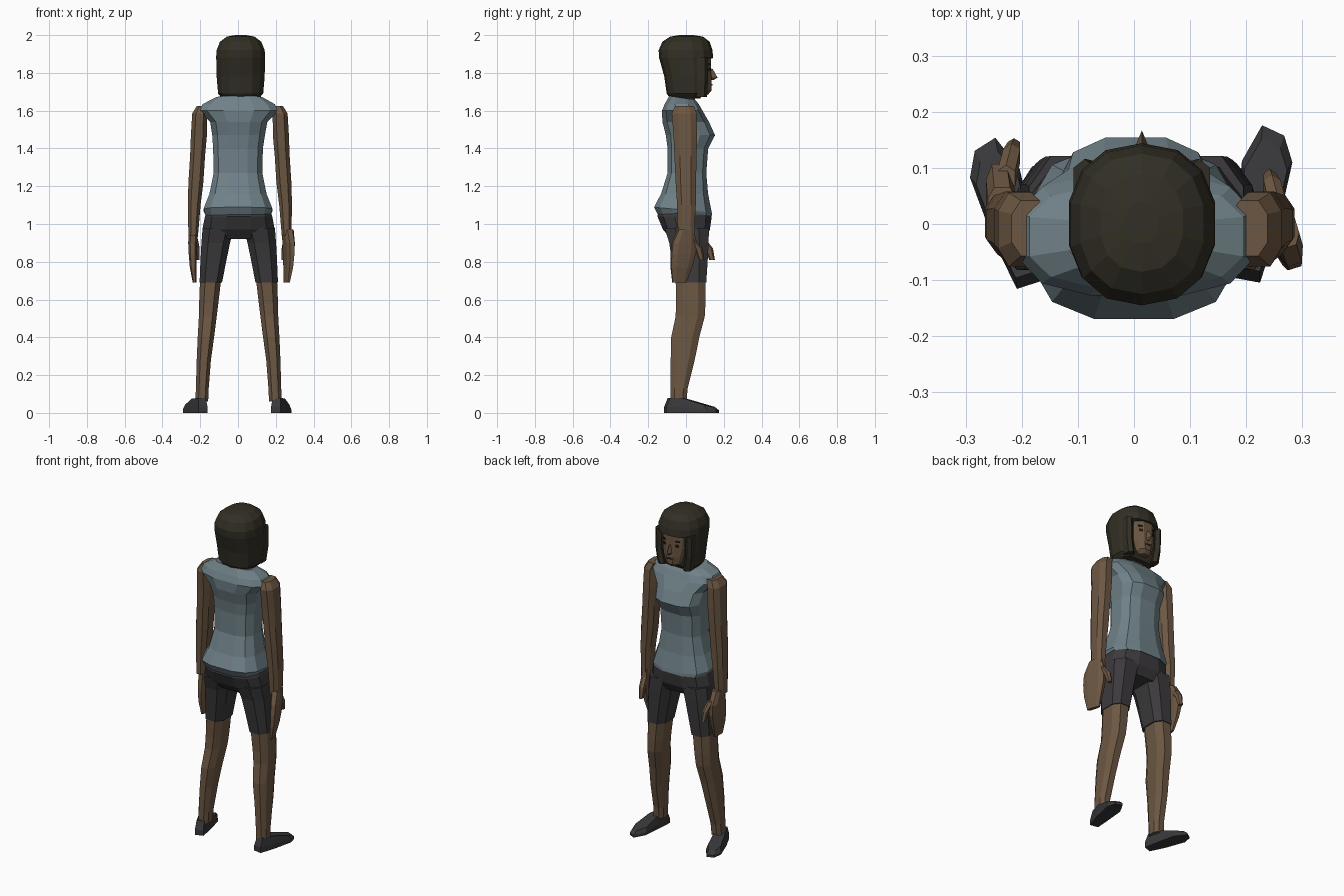
import bpy, bmesh
from math import cos, sin, pi
from mathutils import Vector


def material(name, r, g, b):
    m = bpy.data.materials.new(name)
    m.diffuse_color = (r, g, b, 1)
    return m


SKIN = material("skin", 0.15, 0.095, 0.055)
CLOTH = material("shirt_cloth", 0.16, 0.22, 0.245)
DARK = material("shorts_cloth", 0.045, 0.042, 0.045)
HAIR = material("hair_brown", 0.032, 0.028, 0.018)
SHOE = material("shoe_dark", 0.04, 0.04, 0.043)
LINE = material("face_dark", 0.02, 0.012, 0.01)


def skin_rings(name, rings, mat):
    """Join equal-length point rings into a closed flat-shaded solid."""
    bm = bmesh.new()
    vs = [[bm.verts.new(p) for p in ring] for ring in rings]
    n = len(vs[0])
    for a, b in zip(vs, vs[1:]):
        for i in range(n):
            j = (i + 1) % n
            bm.faces.new((a[i], a[j], b[j], b[i]))
    bm.faces.new(vs[0])
    bm.faces.new(vs[-1])
    bmesh.ops.recalc_face_normals(bm, faces=bm.faces)
    me = bpy.data.meshes.new(name)
    bm.to_mesh(me)
    bm.free()
    ob = bpy.data.objects.new(name, me)
    bpy.context.collection.objects.link(ob)
    me.materials.append(mat)
    return ob


def loft(name, rows, mat, n=12, p=2.4, yaw=0, mx=1, ox=0, clip={}):
    """rows: (centre x, half width, y back, y front, z, tilt in y)."""
    rings = []
    for k, (cx, hw, y0, y1, z, *t) in enumerate(rows):
        ring = []
        for i in range(n):
            a = 2 * pi * (i + 0.5) / n
            c, s = cos(a), sin(a)
            x = hw * abs(c) ** (2 / p) * (1 if c > 0 else -1)
            y = (y1 - y0) / 2 * abs(s) ** (2 / p) * (1 if s > 0 else -1)
            xr, yr = x * cos(yaw) - y * sin(yaw), x * sin(yaw) + y * cos(yaw)
            yy = min(yr + (y0 + y1) / 2, clip.get(k, 9))
            ring.append((mx * (cx + xr) + ox, yy, z + (t[0] * yr if t else 0)))
        rings.append(ring)
    return skin_rings(name, rings, mat)


# Shirt
loft("shirt", [
    (0, 0.175, -0.15, 0.142, 1.045, 0.0),
    (0, 0.187, -0.173, 0.14, 1.075, -0.09),
    (0, 0.155, -0.135, 0.12, 1.16),
    (0, 0.132, -0.1, 0.11, 1.27),
    (0, 0.135, -0.1, 0.12, 1.4),
    (0.003, 0.143, -0.11, 0.157, 1.47),
    (0.004, 0.155, -0.128, 0.125, 1.54),
    (0.004, 0.215, -0.13, 0.09, 1.6),
    (0.004, 0.195, -0.115, 0.07, 1.635),
    (0.006, 0.125, -0.09, 0.05, 1.668, -0.15)], CLOTH, p=2.8)

# Shorts
loft("shorts_hips", [
    (0.003, 0.17, -0.145, 0.132, 1.08),
    (0.003, 0.183, -0.155, 0.14, 1.04),
    (0.003, 0.197, -0.125, 0.13, 0.97),
    (0.003, 0.17, -0.08, 0.1, 0.92)], DARK, p=2.6)

for side, m in (("left", -1), ("right", 1)):
    loft("shorts_leg_" + side, [
        (0.108, 0.088, -0.12, 0.128, 0.98),
        (0.122, 0.08, -0.095, 0.126, 0.9),
        (0.135, 0.072, -0.08, 0.12, 0.8),
        (0.148, 0.063, -0.065, 0.112, 0.69)], DARK, 8, 2.8, mx=m, ox=0.004)
    # Bare legs
    loft("leg_" + side, [
        (0.147, 0.06, -0.06, 0.108, 0.72),
        (0.158, 0.054, -0.057, 0.108, 0.58),
        (0.163, 0.05, -0.06, 0.104, 0.51),
        (0.173, 0.046, -0.083, 0.075, 0.4),
        (0.184, 0.04, -0.085, 0.05, 0.28),
        (0.192, 0.036, -0.085, 0.012, 0.13),
        (0.195, 0.036, -0.085, 0.005, 0.06)], SKIN, 8, 2.6, mx=m, ox=0.003)
    # Arms
    loft("arm_" + side, [
        (0.195, 0.035, -0.06, 0.045, 1.625),
        (0.213, 0.042, -0.08, 0.06, 1.585),
        (0.217, 0.045, -0.07, 0.062, 1.47),
        (0.224, 0.042, -0.065, 0.06, 1.36),
        (0.233, 0.042, -0.058, 0.056, 1.22),
        (0.242, 0.036, -0.05, 0.055, 1.1),
        (0.247, 0.027, -0.045, 0.045, 0.94)], SKIN, 8, 2.6, mx=m, ox=0.01)


# Hands with thumbs
def hand(side, m, ox, dy, yaw):
    loft("hand_" + side, [
        (0.245, 0.027, -0.045 + dy * 0.4, 0.045 + dy * 0.4, 0.97),
        (0.25, 0.025, -0.078 + dy, 0.055 + dy, 0.9),
        (0.25, 0.022, -0.085 + dy, 0.055 + dy, 0.84),
        (0.248, 0.018, -0.085 + dy, 0.035 + dy, 0.77),
        (0.24, 0.01, -0.075 + dy, 0.005 + dy, 0.69)],
        SKIN, 8, 3, yaw=yaw, mx=m, ox=ox)
    loft("thumb_" + side, [
        (0.238, 0.018, 0.0 + dy, 0.05 + dy, 0.92),
        (0.228, 0.017, 0.045 + dy, 0.088 + dy, 0.87),
        (0.224, 0.012, 0.068 + dy, 0.098 + dy, 0.81)],
        SKIN, 6, 2.4, mx=m, ox=ox)


hand("left", -1, 0.01, 0.055, 0)
hand("right", 1, 0.018, 0, 0.3)


# Shoes: shared outline laid along the heel-to-toe direction
def shoe(side, heel, toe, m):
    h, d = Vector(heel), Vector(toe) - Vector(heel)
    length = d.length
    d.normalize()
    w = Vector((d.y, -d.x)) * m
    outline = [(0, -0.025), (0, 0.025), (0.35, 0.038), (0.8, 0.043),
               (0.96, 0.02), (1, -0.022), (0.75, -0.046), (0.35, -0.036)]
    tops = [0.08, 0.08, 0.075, 0.042, 0.032, 0.032, 0.042, 0.075]

    def ring(k, z):
        pts = []
        for (a, b), t in zip(outline, tops):
            a = 0.45 + (a - 0.45) * k
            q = h + d * a * length + w * b * k
            pts.append((q.x, q.y, t * z))
        return pts
    skin_rings("shoe_" + side, [ring(1, 0), ring(1, 0.4), ring(0.84, 1)], SHOE)


shoe("left", (-0.185, -0.108), (-0.268, 0.147), -1)
shoe("right", (0.2, -0.1), (0.25, 0.172), 1)

# Neck and upper chest skin
loft("neck", [
    (0.008, 0.085, -0.075, 0.055, 1.63),
    (0.01, 0.055, -0.06, 0.05, 1.68),
    (0.012, 0.05, -0.05, 0.05, 1.75)], SKIN, 8)

# Face
H = 0.014
loft("face", [
    (H, 0.03, 0.0, 0.118, 1.685),
    (H, 0.055, -0.02, 0.137, 1.705),
    (H, 0.075, -0.04, 0.138, 1.75),
    (H, 0.086, -0.05, 0.136, 1.8),
    (H, 0.088, -0.05, 0.134, 1.88)], SKIN, 12, 2.3)
skin_rings("nose", [
    [(H - 0.006, 0.125, 1.825), (H + 0.006, 0.125, 1.825), (H, 0.142, 1.82)],
    [(H - 0.017, 0.125, 1.772), (H + 0.017, 0.125, 1.772), (H, 0.167, 1.775)],
    [(H - 0.01, 0.125, 1.762), (H + 0.01, 0.125, 1.762), (H, 0.145, 1.762)]], SKIN)

# Eyes, brows and mouth
for name, x, hw, z, hz, y in (("eye", 0.037, 0.013, 1.818, 0.007, 0.13),
                              ("brow", 0.038, 0.018, 1.845, 0.004, 0.13),
                              ("mouth", 0.009, 0.011, 1.737, 0.004, 0.14)):
    for side, m in (("left", -1), ("right", 1)):
        loft(f"{name}_{side}", [
            (x, hw, y - 0.03, y, z - hz), (x, hw, y - 0.03, y, z + hz)],
            LINE, 6, 3, mx=m, ox=H)

# Bob haircut: rings below the fringe are cut back to reveal the face
loft("hair", [
    (H, 0.098, -0.085, 0.112, 1.665),
    (H, 0.122, -0.102, 0.125, 1.69),
    (H, 0.13, -0.115, 0.135, 1.78),
    (H, 0.132, -0.14, 0.14, 1.872),
    (H, 0.133, -0.142, 0.144, 1.878),
    (H, 0.13, -0.145, 0.14, 1.92),
    (H, 0.112, -0.125, 0.125, 1.965),
    (H, 0.075, -0.085, 0.09, 1.992),
    (H, 0.03, -0.035, 0.04, 2.0)], HAIR, 14, 2.3,
    clip={0: 0.075, 1: 0.09, 2: 0.095, 3: 0.1})
# Side locks framing the face
for side, m in (("left", -1), ("right", 1)):
    loft("side_lock_" + side, [
        (0.085, 0.025, 0.04, 0.112, 1.672),
        (0.1, 0.022, 0.04, 0.116, 1.76),
        (0.102, 0.022, 0.04, 0.116, 1.885)], HAIR, 6, 2.6, mx=m, ox=H)
